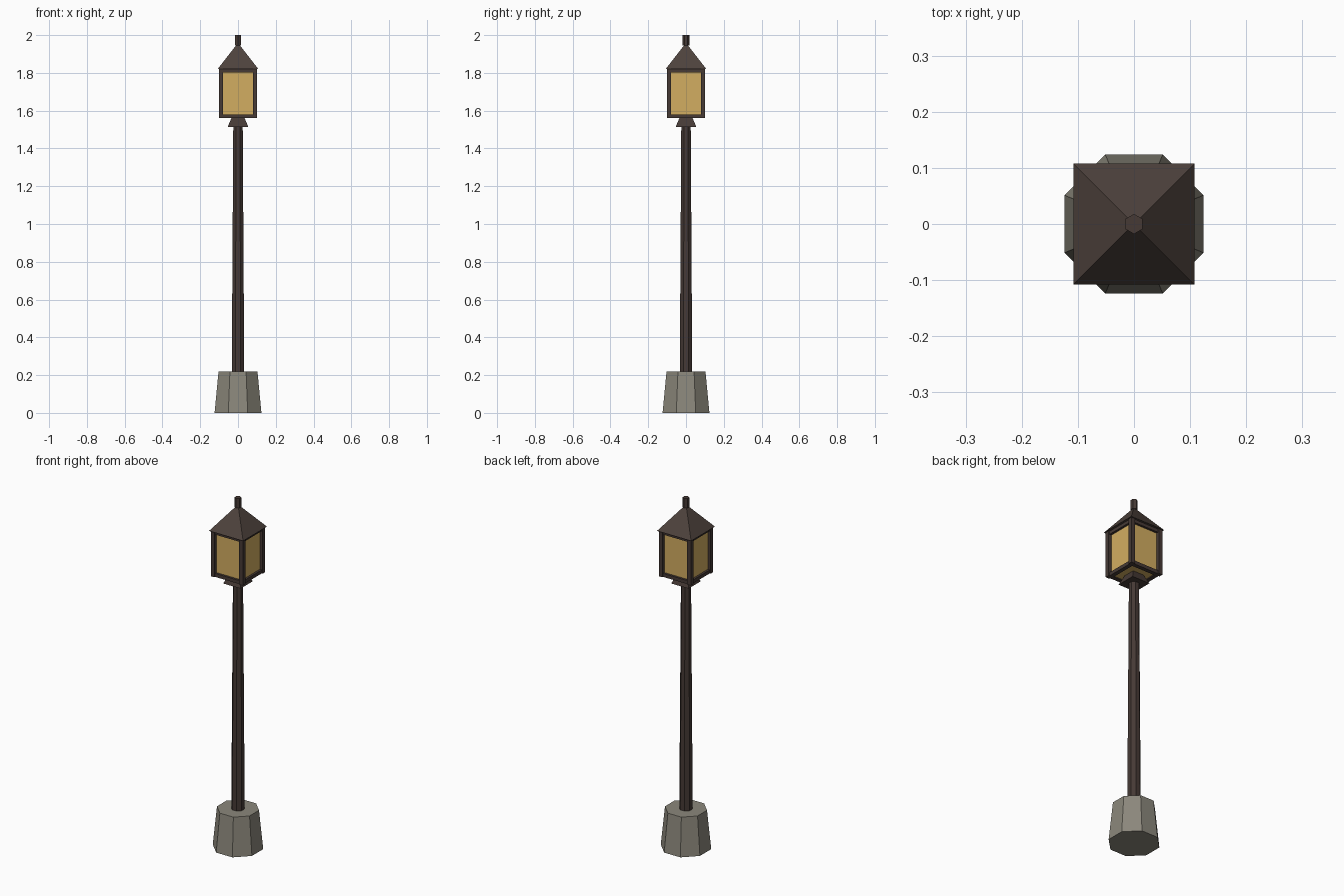
import bpy, math

if "Cube" in bpy.data.objects:
    bpy.data.objects.remove(bpy.data.objects["Cube"])


def material(name, rgb):
    m = bpy.data.materials.new(name)
    m.diffuse_color = (*rgb, 1)
    m.use_nodes = True
    m.node_tree.nodes["Principled BSDF"].inputs["Base Color"].default_value = m.diffuse_color
    return m


STONE = material("grey stone", (0.26, 0.245, 0.20))
METAL = material("dark brown metal", (0.061, 0.042, 0.036))
ROOF = material("roof brown", (0.076, 0.055, 0.046))
GLASS = material("amber glass", (0.65, 0.42, 0.12))


def prism(name, sides, r1, r2, z1, z2, mat, turn=None):
    """Tapered prism; r1 and r2 are distances to the flats, a flat faces front."""
    k = 1 / math.cos(math.pi / sides)
    bpy.ops.mesh.primitive_cone_add(vertices=sides, radius1=r1 * k, radius2=r2 * k,
                                    depth=z2 - z1, location=(0, 0, (z1 + z2) / 2),
                                    rotation=(0, 0, math.pi / sides if turn is None else turn))
    o = bpy.context.object
    o.name = name
    o.data.materials.append(mat)
    return o


def box(name, size, loc, mat, angle=0):
    bpy.ops.mesh.primitive_cube_add(size=1, location=loc, rotation=(0, 0, angle))
    o = bpy.context.object
    o.name = name
    o.scale = size
    o.data.materials.append(mat)
    return o


# Stone foot and tapered pole
prism("base", 8, 0.124, 0.103, 0, 0.22, STONE)
prism("pole", 8, 0.033, 0.025, 0.215, 1.52, METAL)

# Flared collar under the lantern
prism("collar", 4, 0.055, 0.034, 1.513, 1.563, METAL)

# Lantern glass
box("glass", (0.166, 0.166, 0.255), (0, 0, 1.6925), GLASS)

# Lantern frame: four corner posts, with a bottom and top rail on each side
for i in range(4):
    a = i * math.pi / 2
    c, s = math.cos(a), math.sin(a)
    u, v = 0.09, 0.09
    box("corner_post", (0.023, 0.023, 0.262), (u * c - v * s, u * s + v * c, 1.691), METAL, a)
    for z in (1.570, 1.812):
        box("frame_rail", (0.023, 0.18, 0.020), (0.084 * c, 0.084 * s, z), METAL, a)

# Pyramid roof and six sided finial
prism("roof", 4, 0.108, 0.003, 1.82, 1.955, ROOF)
prism("finial", 6, 0.0155, 0.0155, 1.945, 2.0, METAL, 0)
